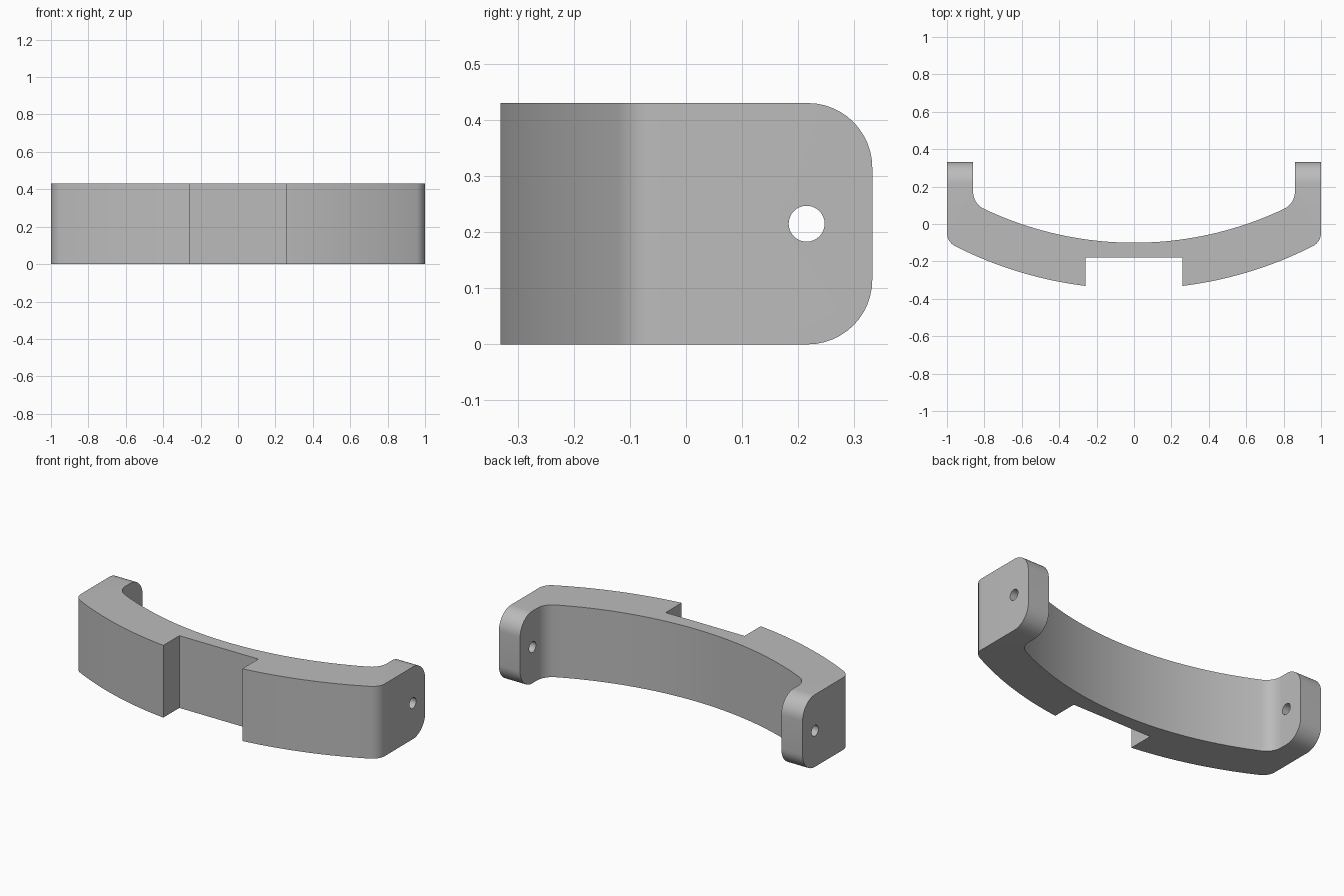
import bpy, bmesh
from math import sqrt, atan2, sin, cos, pi, radians

cube = bpy.data.objects.get("Cube")
if cube:
    bpy.data.objects.remove(cube, do_unlink=True)

HEIGHT = 0.43
BACK = 0.332            # rear end of the ears
CENTRE_Y = 1.768        # shared centre of both bow arcs
R_IN, R_OUT = 1.868, 2.115
EAR_IN, EAR_OUT = 0.86, 1.0
FILLET_IN, FILLET_OUT = 0.10, 0.08
NOTCH_X, NOTCH_Y = 0.26, -0.18
EAR_ROUND = 0.115


def arc(cx, cy, r, a0, a1, n):
    """Points along a circular arc, both ends included."""
    angles = [a0 + (a1 - a0) * i / n for i in range(n + 1)]
    return [(cx + r * cos(a), cy + r * sin(a)) for a in angles]


def fillet_centre(wall_x, big_r, r):
    """Centre of a fillet tangent to an upright wall and to a bow arc."""
    x = wall_x - r
    y = CENTRE_Y - sqrt((big_r - r) ** 2 - x * x)
    return x, y, atan2(y - CENTRE_Y, x)


# Half outline on the +x side, from the notch round to the inner middle
ox, oy, oa = fillet_centre(EAR_OUT, R_OUT, FILLET_OUT)
ix, iy, ia = fillet_centre(EAR_IN, R_IN, FILLET_IN)
notch_angle = atan2(-sqrt(R_OUT ** 2 - NOTCH_X ** 2), NOTCH_X)
half = [(NOTCH_X, NOTCH_Y)]
half += arc(0, CENTRE_Y, R_OUT, notch_angle, oa, 20)
half += arc(ox, oy, FILLET_OUT, oa, 0, 10)[1:]
half += [(EAR_OUT, BACK), (EAR_IN, BACK)]
half += arc(ix, iy, FILLET_IN, 0, ia, 12)
half += arc(0, CENTRE_Y, R_IN, ia, -pi / 2, 24)[1:]
outline = half + [(-x, y) for x, y in reversed(half[:-1])]

# Extrude the outline and round the rear corners of the ears
bm = bmesh.new()
face = bm.faces.new([bm.verts.new((x, y, 0)) for x, y in outline])
extruded = bmesh.ops.extrude_face_region(bm, geom=[face])["geom"]
bmesh.ops.translate(bm, vec=(0, 0, HEIGHT),
                    verts=[v for v in extruded if isinstance(v, bmesh.types.BMVert)])
corners = [e for e in bm.edges
           if all(abs(v.co.y - BACK) < 1e-4 for v in e.verts)
           and abs(e.verts[0].co.z - e.verts[1].co.z) < 1e-4]
bmesh.ops.bevel(bm, geom=corners, offset=EAR_ROUND, segments=12,
                profile=0.5, affect='EDGES', clamp_overlap=False)
bmesh.ops.recalc_face_normals(bm, faces=bm.faces)
mesh = bpy.data.meshes.new("curved_bracket")
bm.to_mesh(mesh)
bm.free()
bracket = bpy.data.objects.new("curved_bracket", mesh)
bpy.context.collection.objects.link(bracket)

# Material
grey = bpy.data.materials.new("plain_grey")
grey.use_nodes = True
colour = (0.5, 0.5, 0.5, 1)
grey.diffuse_color = colour
grey.node_tree.nodes["Principled BSDF"].inputs["Base Color"].default_value = colour
mesh.materials.append(grey)

# Pin hole through both ears
bpy.ops.mesh.primitive_cylinder_add(vertices=32, radius=0.032, depth=2.4,
                                    location=(0, 0.215, HEIGHT / 2),
                                    rotation=(0, pi / 2, 0))
cutter = bpy.context.object
cutter.name = "pin_hole_cutter"
cutter.hide_render = True
cutter.data.materials.append(grey)
hole = bracket.modifiers.new("pin_holes", 'BOOLEAN')
hole.operation = 'DIFFERENCE'
hole.solver = 'EXACT'
hole.object = cutter

bpy.ops.object.select_all(action='DESELECT')
bracket.select_set(True)
bpy.context.view_layer.objects.active = bracket
bpy.ops.object.modifier_apply(modifier=hole.name)
bpy.data.objects.remove(cutter, do_unlink=True)
bpy.ops.object.shade_smooth_by_angle(angle=radians(25))
